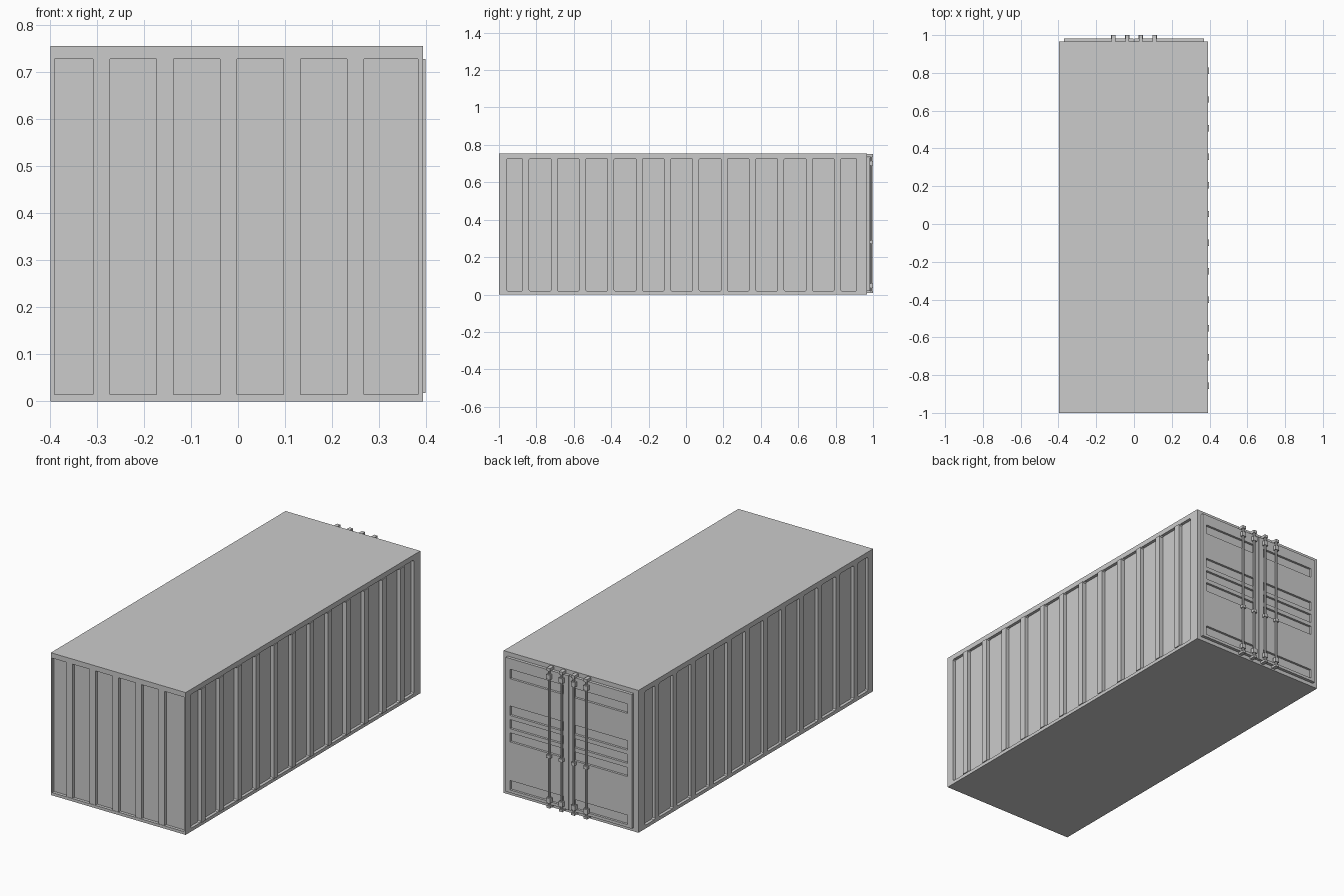
import bpy, bmesh
from mathutils import Matrix, Vector

if "Cube" in bpy.data.objects:
    bpy.data.objects.remove(bpy.data.objects["Cube"])

ZB, ZT = 0.018, 0.728            # panel bottom / top
XL, XR = -0.398, 0.393           # body sides
PITCH, RIDGE = 0.1515, 0.034     # side corrugation
BACK = 0.967


def add_box(bm, x0, x1, y0, y1, z0, z1):
    m = (Matrix.Translation(((x0 + x1) / 2, (y0 + y1) / 2, (z0 + z1) / 2))
         @ Matrix.Diagonal((x1 - x0, y1 - y0, z1 - z0, 1)))
    bmesh.ops.create_cube(bm, size=1, matrix=m)


def add_side_panel(bm, x0, x1, y0, y1, z0, z1, c=0.006):
    # upright panel with clipped corners, extruded along x
    pts = [(y0 + c, z0), (y1 - c, z0), (y1, z0 + c), (y1, z1 - c),
           (y1 - c, z1), (y0 + c, z1), (y0, z1 - c), (y0, z0 + c)]
    f = bm.faces.new([bm.verts.new((x0, y, z)) for y, z in pts])
    new = bmesh.ops.extrude_face_region(bm, geom=[f])["geom"]
    bmesh.ops.translate(bm, vec=Vector((x1 - x0, 0, 0)),
                        verts=[v for v in new if isinstance(v, bmesh.types.BMVert)])


def finish(bm, name):
    bmesh.ops.recalc_face_normals(bm, faces=bm.faces[:])
    me = bpy.data.meshes.new(name)
    bm.to_mesh(me)
    bm.free()
    ob = bpy.data.objects.new(name, me)
    bpy.context.collection.objects.link(ob)
    return ob


def boxes(name, items):
    bm = bmesh.new()
    for b in items:
        add_box(bm, *b)
    return finish(bm, name)


def cut(ob, cutter):
    cutter.hide_render = True
    cutter.hide_viewport = True
    mod = ob.modifiers.new("cut", 'BOOLEAN')
    mod.operation, mod.solver, mod.object = 'DIFFERENCE', 'EXACT', cutter


# container body
body = boxes("container_body", [(XL, XR, -1.0, BACK, 0, 0.755)])

# side recesses between the narrow ridges
ridges = [-0.856 + PITCH * i for i in range(12)]
starts = [-0.957] + [r + RIDGE / 2 for r in ridges]
ends = [r - RIDGE / 2 for r in ridges] + [0.912]
bm = bmesh.new()
for a, b in zip(starts, ends):
    add_side_panel(bm, XR - 0.016, XR + 0.03, a, b, ZB, ZT)
    add_side_panel(bm, XL - 0.03, XL + 0.016, a, b, ZB, ZT)
cut(body, finish(bm, "side_recess_cutter"))

# front recess
cut(body, boxes("front_recess_cutter", [(-0.39, 0.383, -1.03, -0.984, 0.015, ZT)]))

# front ridges inside the recess
boxes("front_ridges", [(x - 0.018, x + 0.018, -0.998, -0.98, 0.015, ZT)
                       for x in (-0.29, -0.155, -0.02, 0.115, 0.25)])

# slightly raised caps on the right side ridges
boxes("right_ridge_caps", [(XR - 0.005, 0.398, r - RIDGE / 2, r + RIDGE / 2, ZB, ZT)
                           for r in ridges])

# rear doors with five pressed grooves each
rows = ((0.035, 0.085), (0.29, 0.338), (0.36, 0.408), (0.43, 0.48), (0.625, 0.675))
for name, x0, x1, g0, g1 in (("left_door", -0.37, -0.002, -0.345, -0.03),
                             ("right_door", 0.002, 0.37, 0.03, 0.345)):
    door = boxes(name, [(x0, x1, BACK - 0.004, 0.983, 0.02, 0.732)])
    cut(door, boxes(name + "_groove_cutter",
                    [(g0, g1, 0.971, 1.03, a, b) for a, b in rows]))

# locking bars with end cams, guides and middle brackets
for i, x in enumerate((-0.109, -0.036, 0.036, 0.109)):
    bm = bmesh.new()
    bmesh.ops.create_cone(bm, cap_ends=True, segments=10, radius1=0.006, radius2=0.006,
                          depth=0.73, matrix=Matrix.Translation((x, 0.991, 0.38)))
    finish(bm, f"lock_bar_{i + 1}")
    boxes(f"lock_bar_brackets_{i + 1}",
          [(x - 0.010, x + 0.010, 0.966, 1.0, 0.735, 0.750),
           (x - 0.012, x + 0.012, 0.98, 1.0, 0.690, 0.715),
           (x - 0.011, x + 0.011, 0.98, 1.0, 0.272, 0.288),
           (x - 0.012, x + 0.012, 0.98, 1.0, 0.035, 0.060),
           (x - 0.010, x + 0.010, 0.966, 1.0, 0.008, 0.020)])
